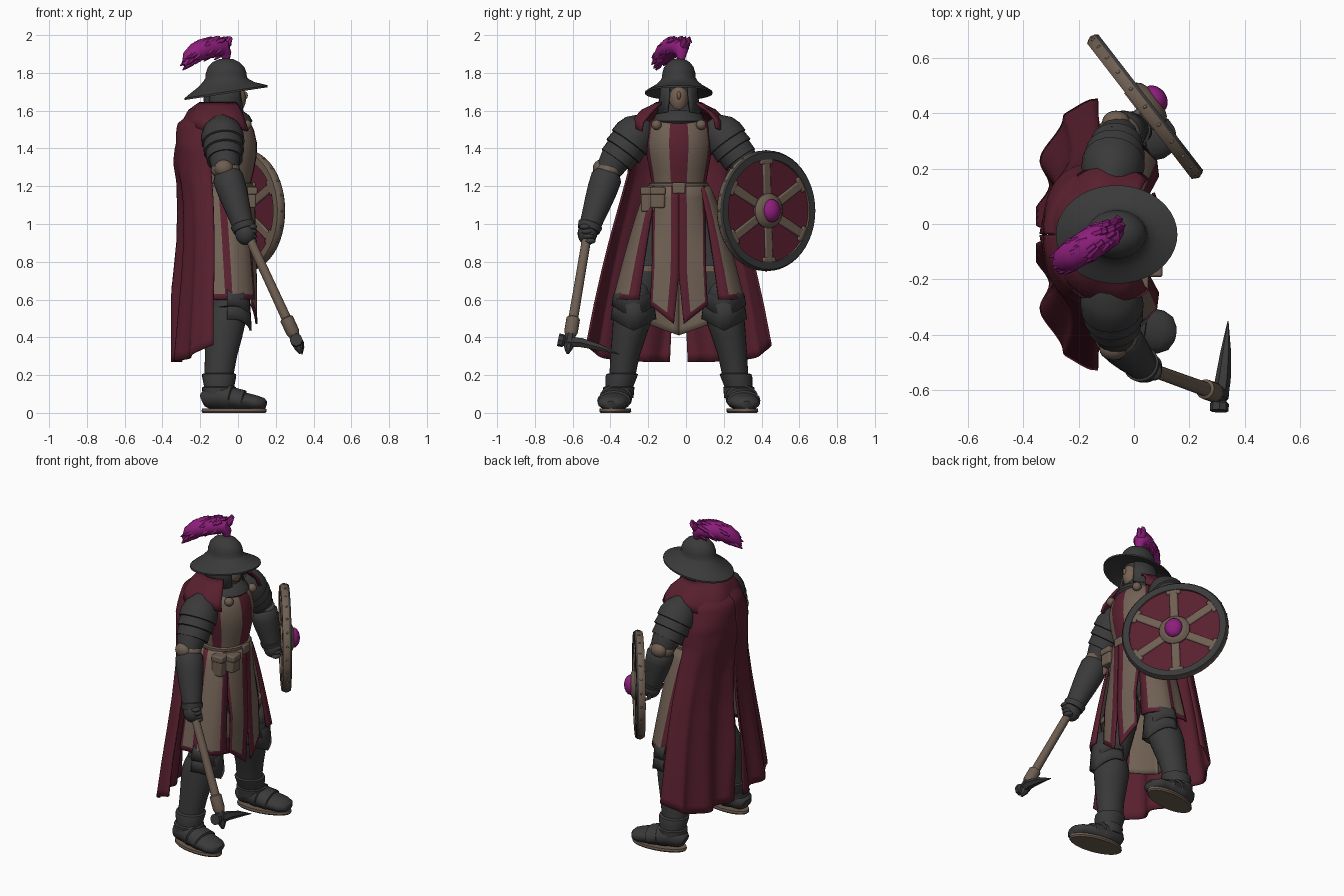
import bpy, bmesh, math, random
from mathutils import Vector, Matrix

if "Cube" in bpy.data.objects:
    bpy.data.objects.remove(bpy.data.objects["Cube"])
random.seed(4)
MID = -0.038          # body symmetry plane in y
pi = math.pi

def mat(name, c):
    m = bpy.data.materials.new(name)
    m.diffuse_color = (*c, 1)
    m.use_nodes = True
    m.node_tree.nodes["Principled BSDF"].inputs["Base Color"].default_value = m.diffuse_color
    return m
STEEL = mat("dark steel", (.042, .042, .043))
RED = mat("wine cloth", (.098, .014, .028))
TAN = mat("tan cloth", (.165, .12, .09))
LEATHER = mat("brown leather", (.155, .112, .083))
SKIN = mat("skin", (.18, .12, .085))
PINK = mat("magenta", (.27, .013, .2))

def grid(name, rows, mats, rule=None, close=False, cap=False, thick=0, M=None):
    """Surface through rows of points; rule(i, j) picks the material of column i, row j."""
    n = len(rows[0])
    verts = [Vector(p) for r in rows for p in r]
    if M: verts = [M @ v for v in verts]
    faces, idx = [], []
    for j in range(len(rows) - 1):
        for i in range(n if close else n - 1):
            k = (i + 1) % n
            faces.append((j*n + i, j*n + k, (j+1)*n + k, (j+1)*n + i))
            idx.append(rule(i, j) if rule else 0)
    if cap:
        faces += [tuple(range(n))[::-1], tuple(range((len(rows)-1)*n, len(rows)*n))]
        idx += [0, 0]
    me = bpy.data.meshes.new(name)
    me.from_pydata([tuple(v) for v in verts], [], faces)
    for m in mats: me.materials.append(m)
    for p, a in zip(me.polygons, idx): p.material_index = a
    o = bpy.data.objects.new(name, me)
    bpy.context.collection.objects.link(o)
    if thick:
        s = o.modifiers.new("thick", 'SOLIDIFY'); s.thickness = thick; s.offset = 0
    return o

def loft(name, rings, mats, n=28, rule=None, M=None):
    """Horizontal ellipses: (z, cx, cy, rx, ry)."""
    return grid(name, [[(cx + rx*math.cos(2*pi*i/n), cy + ry*math.sin(2*pi*i/n), z) for i in range(n)]
                for z, cx, cy, rx, ry in rings], mats, rule, True, True, M=M)

def tube(name, pts, radii, m, n=16):
    """Swept ellipse; a radius is a number or (across, up)."""
    pts = [Vector(p) for p in pts]
    rows = []
    for k, p in enumerate(pts):
        t = pts[min(k+1, len(pts)-1)] - pts[max(k-1, 0)]
        q = t.to_track_quat('Z', 'Y')
        a, b = radii[k] if isinstance(radii[k], tuple) else (radii[k],)*2
        rows.append([p + q @ Vector((a*math.cos(2*pi*i/n), b*math.sin(2*pi*i/n), 0)) for i in range(n)])
    return grid(name, rows, [m], None, True, True)

def ball(name, c, r, m, M=None):
    rr = [(c[2] + r[2]*math.sin(a), c[0], c[1], r[0]*math.cos(a), r[1]*math.cos(a))
          for a in [-pi/2*.98 + pi*.98*k/10 for k in range(11)]]
    return loft(name, rr, [m], 20, M=M)

def box(name, c, s, m, M=None):
    q = [(-1, -1), (1, -1), (1, 1), (-1, 1)]
    o = grid(name, [[(c[0]+a*s[0]/2, c[1]+b*s[1]/2, c[2]+k*s[2]/2) for a, b in q] for k in (-1, 1)], [m], None, True, True, M=M)
    b = o.modifiers.new("bevel", 'BEVEL'); b.width = .008; b.segments = 2
    return o

def along(a, b, ts): return [Vector(a).lerp(Vector(b), t) for t in ts]
def lerp_table(T, t):
    k = min(int(t*(len(T)-1)), len(T)-2); f = t*(len(T)-1) - k
    return [a + (b-a)*f for a, b in zip(T[k], T[k+1])]

# ---------- legs and boots ----------
for s in (-1, 1):
    Y = lambda d: MID + s*d
    side = "left" if s > 0 else "right"
    yaw = Matrix.Translation((-.1, Y(.325), 0)) @ Matrix.Rotation(s*.14, 4, 'Z')
    loft(side+"_sole", [(0, .08, 0, .168, .075), (.008, .08, 0, .174, .082), (.022, .08, 0, .172, .08)], [LEATHER], M=yaw)
    foot = tube(side+"_boot_foot", [(-.088, 0, .065), (-.065, 0, .075), (0, 0, .088), (.06, 0, .08), (.065, 0, .075), (.13, 0, .065),
                (.135, 0, .06), (.2, 0, .052), (.235, 0, .047), (.25, 0, .043)],
                [(.04, .035), (.068, .055), (.08, .07), (.088, .07), (.082, .062), (.09, .055), (.083, .048), (.078, .04), (.06, .032), (.03, .02)], STEEL)
    foot.data.transform(yaw)
    loft(side+"_greave", [(.08, -.1, Y(.32), .088, .08), (.135, -.1, Y(.318), .09, .083), (.14, -.1, Y(.315), .08, .074),
         (.19, -.1, Y(.305), .09, .084), (.205, -.1, Y(.30), .09, .084), (.21, -.1, Y(.297), .078, .07), (.3, -.09, Y(.285), .085, .077),
         (.4, -.078, Y(.265), .1, .09), (.47, -.07, Y(.25), .108, .1), (.52, -.06, Y(.245), .1, .1), (.56, -.05, Y(.243), .09, .09)], [STEEL])
    # pointed knee plates
    for k, (zt, w) in enumerate(((.6, .105), (.53, .11))):
        rows = [[(-.055 + (w+e)*math.cos(a), Y(.24) + (w+e-.006)*math.sin(a), zt + dz - .06*max(0, 1-abs(a)/1.1)*(dz < 0)
                  + .03*max(0, 1-abs(a)/1.1)*(dz > 0)) for a in [-1.6 + .2*i for i in range(17)]]
                for dz, e in ((.05, -.015), (0.02, .004), (-.035, .012))]
        grid(side+"_knee_plate", rows, [STEEL], thick=.012)
    ball(side+"_knee_cop", (-.015, Y(.235), .635), (.08, .085, .085), STEEL)
    tube(side+"_thigh", along((-.06, Y(.24), .54), (-.07, Y(.08), 1.05), (0, .15, .4, .7, 1)), [.085, .092, .1, .11, .1], STEEL, 20)
    loft(side+"_thigh_strap", [(z, -.06, Y(.175), .108, .108) for z in (.745, .78)], [LEATHER])

# ---------- torso with stripes, belt, pouches ----------
chest = [(1.05, .12, .14), (1.15, .13, .143), (1.22, .135, .145), (1.28, .15, .155), (1.36, .165, .17),
         (1.43, .166, .178), (1.5, .15, .168), (1.545, .125, .15), (1.57, .09, .11)]
def chest_stripe(i, j):
    a = min(i, 63 - i)            # columns away from the front centre line
    return int(a < 3 or 11 <= a < 15)
loft("tabard_chest", [(z, -.066, MID, rx, ry) for z, rx, ry in chest], [TAN, RED], 64, chest_stripe)
loft("hips", [(z, -.07, MID, r, r+.03) for z, r in ((.86, .07), (.92, .11), (1.1, .115))], [STEEL])
loft("belt", [(z, -.066, MID, r, r+.01) for z, r in ((1.165, .137), (1.17, .147), (1.215, .147), (1.22, .138))], [LEATHER])
box("belt_buckle", (.082, MID, 1.19), (.02, .07, .06), LEATHER)
for y, x, h in ((-.2, .01, .12), (-.15, .06, .1)):
    box("belt_pouch", (x, y, 1.185-h/2), (.07, .075, h), LEATHER)
    box("pouch_flap", (x+.004, y, 1.175), (.078, .083, .04), LEATHER)

# ---------- skirt panels ----------
U = [0, .15, .3, .45, .6, .75, .9, 1]
W = [0, .1, .22, .35, .48, .62, .76, .9, 1]
V = [k/11 for k in range(11)] + [.955, 1]
for s in (-1, 1):
    Y = lambda d: MID + s*d
    def front(u, v):
        d = .026*max(0, (v-.65)/.35) + u*(.135 + .01*v - .02*max(0, (v-.65)/.35))
        xt = -.07 + .155*math.sqrt(max(0, 1 - (d/.16)**2))
        w = min(1, v*1.6)
        return (xt*(1-w) + (.088 + .01*v - 1.2*d*d)*w, Y(d), 1.2 - v*(.73 - .1*u))
    grid("front_skirt_panel", [[front(u, v) for u in U] for v in V], [TAN, RED],
         lambda i, j: int(i < 2 or i == 6 or j > 10), thick=.01)
    def flank(u, v):
        a = math.radians(45 + 95*u)
        w = v**.8
        d = .335 - .125*max(0, 1 - u/.38)**1.6 - .04*max(0, u - .6) + .008*math.sin(16*u)
        return ((-.07 + .148*math.cos(a))*(1-w) + (.085 - .27*max(0, u-.08)**.95)*w, Y(.158*math.sin(a)*(1-w) + d*w), 1.2 - v*.6)
    grid("side_skirt_panel", [[flank(u, v) for u in W] for v in V], [TAN, RED],
         lambda i, j: int(i in (0, 4, 7) or j > 10), thick=.012)
    grid("back_skirt_panel", [[(-.2 - .02*v + .25*u*u*(.2+.1*v), Y(u*(.14 + .08*v)), 1.2 - v*(.79 - .08*u)) for u in U]
         for v in V], [TAN, RED], lambda i, j: int(i == 6), thick=.01)

# ---------- cape in two halves, split low at the back: (z, back x, edge x, half width) ----------
cape = [(1.62, -.21, -.02, .12), (1.53, -.31, -.07, .225), (1.4, -.335, -.13, .25), (1.25, -.315, -.14, .265), (1.1, -.295, -.13, .3),
        (.9, -.29, -.125, .35), (.7, -.3, -.125, .395), (.5, -.315, -.13, .435), (.27, -.335, -.13, .475)]
for s in (-1, 1):
    def drape(u, v):
        z, xb, xe, hw = lerp_table(cape, v)
        g = max(0, (v - .25)/.75)
        f = .03*g*math.sin(u*15 - 1.2) - .035*g*max(0, 1 - u*5)
        a = (.003 + u*.997)*pi/2
        slit = .045*max(0, (v - .45)/.55)*max(0, 1-u)
        sag = .008*math.sin(v*34 - 3*u)*max(0, 1 - abs(v-.25)/.25)*(1-u)      # soft gathered folds high on the back
        x = xe + (xb - xe)*max(0, math.cos(a))**(.75 - .1*v) + f*math.cos(a) + sag
        return (max(x, -.348), MID + s*(slit + (hw - slit)*math.sin(a) + .4*f*math.sin(a)), z + .09*g*u**3)
    grid("cape_half", [[drape(i/36, j/40) for i in range(37)] for j in range(41)], [RED], thick=.012)
# shoulder mantle with an open front
mant = [(1.64, .115, .115), (1.62, .145, .15), (1.59, .175, .195), (1.545, .2, .24), (1.5, .22, .25)]
grid("shoulder_mantle", [[(-.085 + rx*math.cos(a), MID + ry*math.sin(a), z - .012*math.sin(6*a)*(k > 1))
     for a in [math.radians(52 + 256*i/40) for i in range(41)]] for k, (z, rx, ry) in enumerate(mant)], [RED], thick=.014)
for s in (-1, 1):
    ball("cape_brooch", (.045, MID + s*.118, 1.525), (.027, .027, .027), LEATHER)

# ---------- arms ----------
def arm(side, sh, el, ha, s):
    sh, el, ha = Vector(sh), Vector(el), Vector(ha)
    tube(side+"_pauldron", along(sh + Vector((0, -s*.07, .05)), el, (0, .15, .3, .45, .46, .62, .63, .8)),
         [.05, .095, .112, .114, .104, .108, .096, .096], STEEL, 22)
    tube(side+"_upper_sleeve", along(sh, el, (.6, .8, 1)), [.085, .08, .07], STEEL)
    ball(side+"_elbow_cop", el, (.078, .07, .05), LEATHER)
    ball(side+"_elbow_stud", el + Vector((-.01, s*.045, .01)), (.05, .04, .045), LEATHER)
    tube(side+"_gauntlet", along(el, ha, (.06, .12, .3, .5, .7, .85, .86, .95)), [.07, .082, .08, .073, .064, .058, .066, .06], STEEL, 20)
    ball(side+"_fist", ha, (.055, .052, .062), STEEL)
    for k in range(4):
        ball(side+"_finger", ha + Vector((.035, s*(.012 - .008*k), .035 - .025*k)), (.026, .032, .016), STEEL)
arm("right", (-.09, MID - .245, 1.5), (-.065, MID - .37, 1.285), (.04, -.522, .95), -1)
arm("left", (-.09, MID + .245, 1.5), (-.055, .325, 1.29), (.005, .345, 1.03), 1)

# ---------- head, coif and brimmed helmet ----------
loft("coif", [(1.525, -.06, MID, .12, .12), (1.545, -.06, MID, .137, .137), (1.575, -.065, MID, .125, .125),
     (1.6, -.075, MID, .1, .1), (1.66, -.085, MID, .098, .088), (1.76, -.075, MID, .1, .087)], [STEEL])
for s in (-1, 1):             # cheek guards
    grid("cheek_guard", [[(-.075 + r*1.05*math.cos(a), MID + s*r*math.sin(a), z - .03*math.sin(a)*(k == 2)) for a in [.55 + .2*i for i in range(10)]]
         for k, (z, r) in enumerate(((1.75, .09), (1.68, .096), (1.61, .112)))], [STEEL], thick=.012)
ball("face", (-.025, MID, 1.665), (.068, .054, .085), SKIN)
ball("nose", (.036, MID, 1.68), (.016, .011, .022), SKIN)
prof = [(.48, 1.735), (.75, 1.71), (1, 1.69), (1, 1.7), (.85, 1.718), (.68, 1.737), (.54, 1.762), (.5, 1.775), (.49, 1.8),
        (.44, 1.83), (.33, 1.856), (.18, 1.872), (.03, 1.877)]
grid("helmet", [[(-.063 + .22*r*math.cos(a), MID + .178*r*math.sin(a), z + .034*math.cos(a)*max(0, r-.45)/.55)
     for a in [2*pi*i/40 for i in range(40)]] for r, z in prof], [STEEL], close=True, cap=True)

# ---------- plume ----------
path = [(-.06, -.025, 1.86), (-.064, -.025, 1.9), (-.08, -.03, 1.93), (-.12, -.05, 1.936), (-.17, -.08, 1.93),
        (-.22, -.11, 1.91), (-.258, -.132, 1.88), (-.285, -.148, 1.84)]
rad = [.015, .03, (.05, .046), (.055, .053), (.058, .056), (.055, .052), (.045, .04), (.015, .012)]
tube("plume", path, rad, PINK, 16)
for k in range(46):
    x, y, z, r = lerp_table([(*p, q[0] if isinstance(q, tuple) else q) for p, q in zip(path, rad)], random.uniform(.3, .95))
    a = random.uniform(0, 2*pi)
    c, o = Vector((x, y, z)), Vector((.5*math.cos(a), -.85*math.cos(a), .9*math.sin(a)))*r
    d = Vector((-.024, -.014, -.018))
    e = c + o*1.02 + d
    e.z = min(e.z, 1.99)
    tube("plume_barb", [c + o*.7 - d, c + o*.9, e], [.012, .014, .003], PINK, 6)
for y, x in ((.022, -.066), (0, -.055)):
    tube("plume_curl", [(-.08, -.028, 1.92), (x, y*.6-.01, 1.955), (x+.012, y, 1.98), (x+.005, y+.008, 1.96)], [.016, .022, .015, .003], PINK, 8)

# ---------- round shield (local z is its outward normal) ----------
S = Matrix(((-.61, 0, .79, .04), (.79, 0, .61, .424), (0, 1, 0, 1.07), (0, 0, 0, 1)))
loft("shield_field", [(z, 0, 0, .285, .285) for z in (-.012, .012)], [RED], 48, M=S)
rim = [(-.026, .272), (-.026, .31), (-.012, .319), (.014, .319), (.026, .31), (.026, .272), (-.026, .272)]
grid("shield_rim", [[(r*math.cos(2*pi*i/48), r*math.sin(2*pi*i/48), z) for i in range(48)] for z, r in rim],
     [LEATHER, STEEL], lambda i, j: int(j in (3, 4)), True, M=S)
for k in range(6):
    R = S @ Matrix.Rotation(math.radians(-88 + 60*k), 4, 'Z')
    box("shield_spoke", (.17, 0, 0), (.22, .05, .042), LEATHER, R)
    box("spoke_foot", (.26, 0, 0), (.028, .085, .045), LEATHER, R)
for k in range(24):
    a = 2*pi*k/24
    ball("rim_stud", (.317*math.cos(a), .317*math.sin(a), 0), (.006, .006, .009), LEATHER, S)
loft("shield_hub", [(-.03, 0, 0, .085, .085), (.025, 0, 0, .092, .092), (.042, 0, 0, .075, .075), (.05, 0, 0, .055, .055)], [LEATHER], M=S)
ball("shield_boss", (0, 0, .045), (.054, .062, .042), PINK, S)
tube("shield_grip", [S @ Vector(p) for p in ((0, .1, -.02), (0, .09, -.06), (0, -.09, -.06), (0, -.1, -.02))], [.012]*4, LEATHER, 8)

# ---------- war pick ----------
top, end = (.025, -.513, 1.0), (.298, -.612, .41)
tube("pick_shaft", along(top, end, (0, .04, .6, .84, .85, .97, 1)), [.02, .024, .025, .026, .036, .036, .028], LEATHER)
tube("pick_socket", along(end, (.332, -.627, .315), (-.05, .3, .7, 1)), [.03, .032, .024, .008], STEEL, 8)
tube("pick_spike", [(.312, -.62, .375), (.322, -.56, .373), (.332, -.46, .348), (.34, -.352, .31)], [.03, .028, .019, .002], STEEL, 6)
tube("pick_hammer", [(.312, -.6, .372), (.31, -.64, .38), (.309, -.65, .382), (.308, -.676, .387)], [.024, .024, .034, .034], STEEL, 8)

# ---------- consistent normals and smooth shading ----------
for o in bpy.data.objects:
    bm = bmesh.new(); bm.from_mesh(o.data)
    bmesh.ops.recalc_face_normals(bm, faces=bm.faces)
    bm.to_mesh(o.data); bm.free()
    o.select_set(True)
bpy.context.view_layer.objects.active = bpy.data.objects["helmet"]
bpy.ops.object.shade_smooth_by_angle(angle=math.radians(40))
